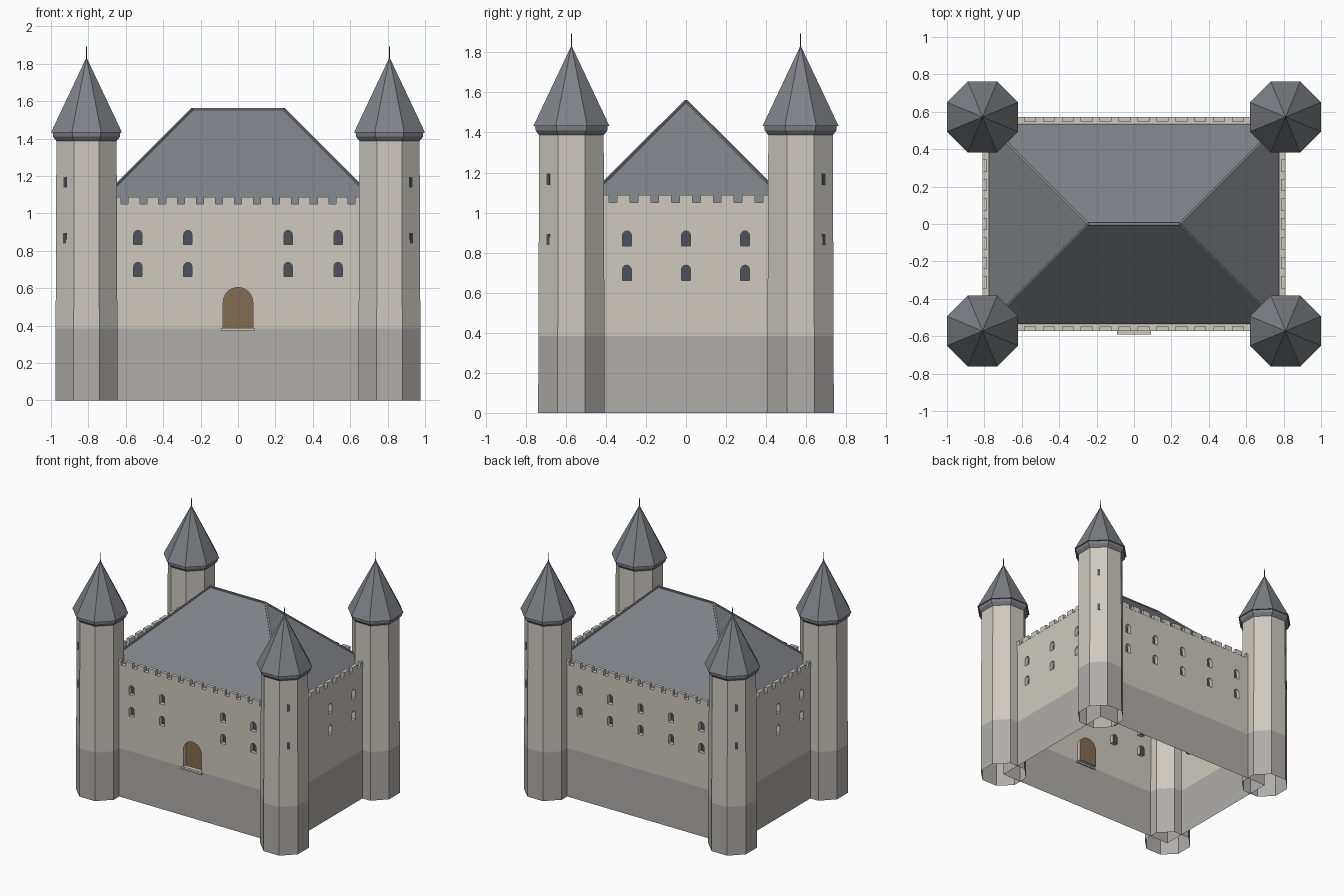
import bpy, bmesh
from math import pi, cos, sin
from mathutils import Matrix, Vector

if "Cube" in bpy.data.objects:
    bpy.data.objects.remove(bpy.data.objects["Cube"])

CX, CY = 0.81, 0.572          # wall planes and tower centres
BAND, TOP = 0.385, 1.05       # plinth height, wall top


def material(name, rgb):
    m = bpy.data.materials.new(name)
    m.diffuse_color = (*rgb, 1)
    m.use_nodes = True
    m.node_tree.nodes["Principled BSDF"].inputs["Base Color"].default_value = m.diffuse_color
    return m


STONE = material("pale_stone", (0.62, 0.59, 0.53))
PLINTH = material("plinth_stone", (0.43, 0.42, 0.40))
SLATE = material("slate", (0.21, 0.22, 0.24))
WOOD = material("wood", (0.23, 0.15, 0.08))
DARK = material("dark_opening", (0.07, 0.085, 0.10))


def finish(name, bm, mats):
    bmesh.ops.recalc_face_normals(bm, faces=bm.faces)
    me = bpy.data.meshes.new(name)
    bm.to_mesh(me)
    bm.free()
    for m in mats:
        me.materials.append(m)
    ob = bpy.data.objects.new(name, me)
    bpy.context.collection.objects.link(ob)
    return ob


def loft(bm, rings, cap=(False, False), idx=None):
    vs = [[bm.verts.new(p) for p in r] for r in rings]
    n = len(vs[0])
    for k, (a, b) in enumerate(zip(vs, vs[1:])):
        for i in range(n):
            j = (i + 1) % n
            f = bm.faces.new((a[i], a[j], b[j], b[i]))
            f.material_index = idx[k] if idx else 0
    if cap[0]:
        bm.faces.new(vs[0][::-1])
    if cap[1]:
        bm.faces.new(vs[-1])


def box(bm, centre, size, angle=0.0):
    m = Matrix.Rotation(angle, 4, 'Z') @ Matrix.Translation(centre) @ Matrix.Diagonal((*size, 1))
    bmesh.ops.create_cube(bm, size=1, matrix=m)


def octagon(apothem, z, c=(0, 0)):
    r = apothem / cos(pi / 8)
    return [(c[0] + r * cos(pi / 8 + i * pi / 4), c[1] + r * sin(pi / 8 + i * pi / 4), z)
            for i in range(8)]


def rect(x, y, z):
    return [(-x, -y, z), (x, -y, z), (x, y, z), (-x, y, z)]


# arched pockets: angle turns the front side (-y) to the other sides
def pocket(bm, u, z0, z1, w, d, angle, seg):
    r = w / 2
    out = [(u - r, z0), (u + r, z0)]
    out += [(u + r * cos(pi * i / seg), z1 - r + r * sin(pi * i / seg)) for i in range(seg + 1)]
    rot = Matrix.Rotation(angle, 3, 'Z')
    loft(bm, [[rot @ Vector((x, y, z)) for x, z in out] for y in (-d - 0.03, -d + 0.03)], (True, True))


cut = bmesh.new()
for z0 in (0.662, 0.833):
    z1 = z0 + 0.076
    for u in (-0.535, -0.268, 0, 0.268, 0.535):
        if u:
            pocket(cut, u, z0, z1, 0.045, CY, 0, 6)
        pocket(cut, u, z0, z1, 0.045, CY, pi, 6)
    for u in (-0.295, 0, 0.295):
        for a in (pi / 2, -pi / 2):
            pocket(cut, u, z0, z1, 0.045, CX, a, 6)
pocket(cut, 0, 0.388, 0.604, 0.158, CY, 0, 12)
cutter = finish("opening_cutter", cut, [])
cutter.hide_render = True

# main walls with a darker plinth
bm = bmesh.new()
loft(bm, [rect(CX, CY, z) for z in (0, BAND, TOP)], (True, True))
walls = finish("walls", bm, [STONE, PLINTH, DARK, WOOD])
mod = walls.modifiers.new("openings", 'BOOLEAN')
mod.operation, mod.solver, mod.object = 'DIFFERENCE', 'EXACT', cutter
bpy.context.view_layer.objects.active = walls
bpy.ops.object.modifier_apply(modifier=mod.name)
bpy.data.objects.remove(cutter)

# colour the openings, open the bottom, leave a wall walk at the top
bm = bmesh.new()
bm.from_mesh(walls.data)
for f in bm.faces:
    zs = [v.co.z for v in f.verts]
    deep = all(abs(v.co.x) < CX - 0.02 and abs(v.co.y) < CY - 0.02 for v in f.verts)
    if deep:
        f.material_index = 3 if min(zs) < 0.5 else 2
    else:
        f.material_index = 1 if max(zs) < BAND + 0.001 else 0
bottom = [f for f in bm.faces if all(v.co.z < 0.001 for v in f.verts)]
bmesh.ops.delete(bm, geom=bottom, context='FACES')
top = [f for f in bm.faces if all(v.co.z > TOP - 0.001 for v in f.verts)]
bmesh.ops.delete(bm, geom=top, context='FACES')
loft(bm, [rect(CX, CY, TOP), rect(CX - 0.035, CY - 0.035, TOP), rect(CX - 0.035, CY - 0.035, 1.02)])
bm.to_mesh(walls.data)
bm.free()

# door sill
bm = bmesh.new()
box(bm, (0, -CY - 0.004, 0.38), (0.18, 0.03, 0.012))
finish("door_sill", bm, [STONE])

# battlements
bm = bmesh.new()
for half, d, n, angles in ((CX, CY, 16, (0, pi)), (CY, CX, 11, (pi / 2, -pi / 2))):
    pitch = 2 * half / n
    for a in angles:
        for i in range(1, n - 1):
            u = -half + (i + 0.5) * pitch
            box(bm, (u, -d + 0.012, 1.068), (pitch * 0.63, 0.026, 0.038), a)
finish("battlements", bm, [STONE])

# hipped roof
bm = bmesh.new()
EX, EY, EZ, RX, RZ = 0.778, 0.535, 1.025, 0.243, 1.558
a, b, c, d = [bm.verts.new(p) for p in rect(EX, EY, EZ)]
l, r = bm.verts.new((-RX, 0, RZ)), bm.verts.new((RX, 0, RZ))
for f in ((a, b, r, l), (b, c, r), (c, d, l, r), (d, a, l)):
    bm.faces.new(f)
finish("hipped_roof", bm, [SLATE])

# ridge and hip caps
bm = bmesh.new()
lines = [((-RX, 0, RZ), (RX, 0, RZ))]
lines += [((sx * EX, sy * EY, EZ), (sx * RX, 0, RZ)) for sx in (-1, 1) for sy in (-1, 1)]
for p, q in lines:
    p, q = Vector(p), Vector(q)
    v = q - p
    m = Matrix.Translation((p + q) / 2) @ v.to_track_quat('X', 'Z').to_matrix().to_4x4()
    bmesh.ops.create_cube(bm, size=1, matrix=m @ Matrix.Diagonal((v.length, 0.014, 0.01, 1)))
finish("roof_ridge_caps", bm, [SLATE])

# four corner towers
for sx, side in ((-1, "left"), (1, "right")):
    for sy, end in ((-1, "front"), (1, "back")):
        c = (sx * CX, sy * CY)
        tag = f"{end}_{side}"
        bm = bmesh.new()
        loft(bm, [octagon(0.166, 0, c), octagon(0.165, BAND, c), octagon(0.161, 1.39, c)], idx=[1, 0])
        finish("tower_shaft_" + tag, bm, [STONE, PLINTH])

        bm = bmesh.new()
        loft(bm, [octagon(ap, z, c) for ap, z in ((0.160, 1.385), (0.179, 1.41), (0.181, 1.435))])
        finish("tower_cornice_" + tag, bm, [SLATE])

        bm = bmesh.new()
        loft(bm, [octagon(0.19, 1.432, c), octagon(0.002, 1.83, c)], (True, True))
        finish("tower_roof_" + tag, bm, [SLATE])

        bm = bmesh.new()
        loft(bm, [octagon(0.003, 1.82, c), octagon(0.002, 1.893, c)], (True, True))
        finish("tower_spike_" + tag, bm, [DARK])

        # arrow slits on the outward diagonal face
        bm = bmesh.new()
        for z, ap in ((0.866, 0.1632), (1.166, 0.1620)):
            k = ap * cos(pi / 4)
            m = (Matrix.Translation((c[0] + sx * k, c[1] + sy * k, z))
                 @ Matrix.Rotation(sx * sy * pi / 4, 4, 'Z') @ Matrix.Diagonal((0.006, 0.02, 0.056, 1)))
            bmesh.ops.create_cube(bm, size=1, matrix=m)
        finish("arrow_slits_" + tag, bm, [DARK])
